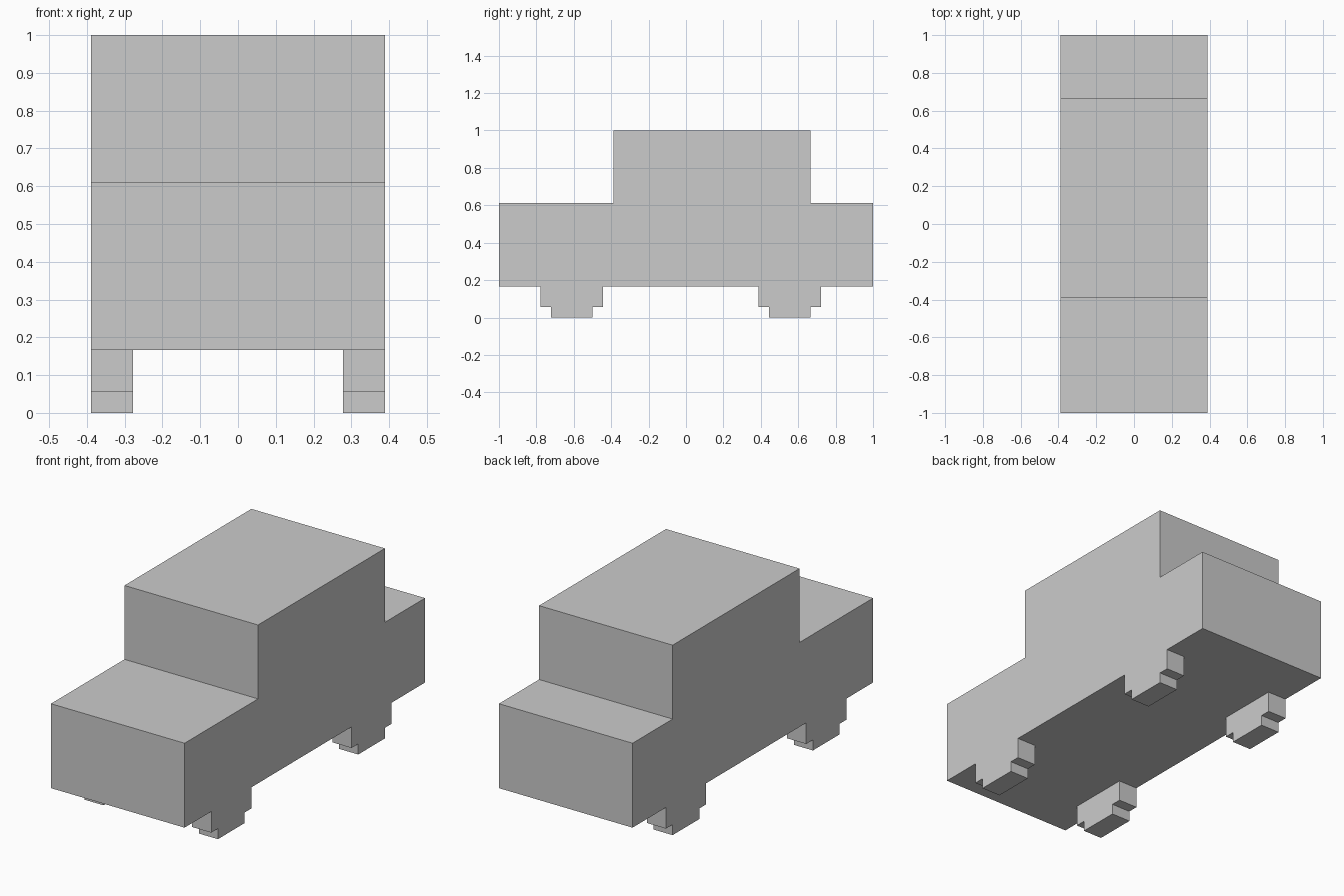
import bpy
import bmesh

if "Cube" in bpy.data.objects:
    bpy.data.objects.remove(bpy.data.objects["Cube"])

U = 1 / 18  # block grid step


def extrude_profile(name, profile, x0, x1):
    """Extrude a (y, z) outline, given in grid steps, from x0 to x1."""
    bm = bmesh.new()
    face = bm.faces.new([bm.verts.new((x0 * U, y * U, z * U)) for y, z in profile])
    ext = bmesh.ops.extrude_face_region(bm, geom=[face])
    moved = [v for v in ext["geom"] if isinstance(v, bmesh.types.BMVert)]
    bmesh.ops.translate(bm, verts=moved, vec=((x1 - x0) * U, 0, 0))
    bmesh.ops.recalc_face_normals(bm, faces=bm.faces)
    mesh = bpy.data.meshes.new(name)
    bm.to_mesh(mesh)
    bm.free()
    obj = bpy.data.objects.new(name, mesh)
    bpy.context.collection.objects.link(obj)
    return obj


# Body: hood, cabin and trunk in one stepped outline
extrude_profile("car_body", [(-18, 3), (18, 3), (18, 11), (12, 11),
                             (12, 18), (-7, 18), (-7, 11), (-18, 11)], -7, 7)

# Wheels: stepped lower halves, flush with the body sides, mirrored across x
for name, y in (("front_wheels", -11), ("rear_wheels", 10)):
    outline = [(y - 3, 3), (y - 3, 1), (y - 2, 1), (y - 2, 0),
               (y + 2, 0), (y + 2, 1), (y + 3, 1), (y + 3, 3)]
    wheel = extrude_profile(name, outline, 5, 7)
    wheel.modifiers.new("Mirror", 'MIRROR').use_axis = (True, False, False)
